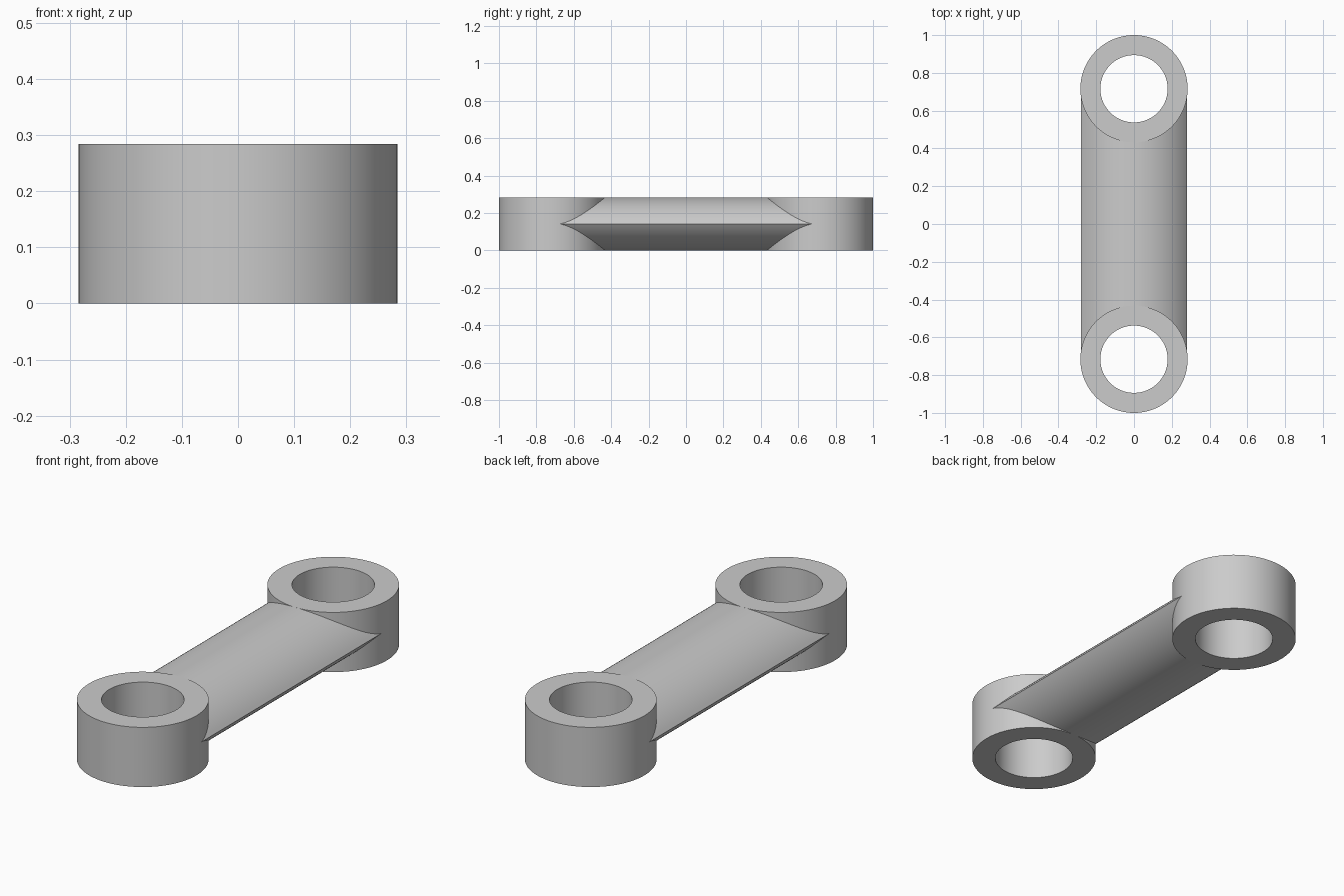
import bpy
import bmesh
from math import radians, sin, cos, pi, sqrt, asin

if "Cube" in bpy.data.objects:
    bpy.data.objects.remove(bpy.data.objects["Cube"], do_unlink=True)

OUTER, HOLE, HEIGHT = 0.284, 0.178, 0.284
CENTRE_Y = 1 - OUTER
SEGMENTS = 96

grey = bpy.data.materials.new("plain grey")
grey.use_nodes = True
colour = (0.6, 0.6, 0.6, 1)
grey.diffuse_color = colour
grey.node_tree.nodes["Principled BSDF"].inputs["Base Color"].default_value = colour


def finish(bm, name):
    bmesh.ops.recalc_face_normals(bm, faces=bm.faces[:])
    mesh = bpy.data.meshes.new(name)
    bm.to_mesh(mesh)
    bm.free()
    mesh.materials.append(grey)
    obj = bpy.data.objects.new(name, mesh)
    bpy.context.collection.objects.link(obj)
    bpy.ops.object.select_all(action="DESELECT")
    obj.select_set(True)
    bpy.context.view_layer.objects.active = obj
    bpy.ops.object.shade_smooth_by_angle(angle=radians(30))
    return obj


# End rings: a rectangular section turned round a vertical axis
def ring(name, y):
    bm = bmesh.new()
    section = [(HOLE, 0), (OUTER, 0), (OUTER, HEIGHT), (HOLE, HEIGHT)]
    loops = []
    for i in range(SEGMENTS):
        a = 2 * pi * i / SEGMENTS
        loops.append([bm.verts.new((r * cos(a), y + r * sin(a), z)) for r, z in section])
    for i in range(SEGMENTS):
        p, q = loops[i - 1], loops[i]
        for j in range(4):
            bm.faces.new((p[j - 1], q[j - 1], q[j], p[j]))
    return finish(bm, name)


ring("front_ring", -CENTRE_Y)
ring("back_ring", CENTRE_Y)

# Connecting bar: a lens-shaped section whose ends hug the rings
half_w, half_h = 0.281, HEIGHT / 2
arc_r = (half_w ** 2 + half_h ** 2) / (2 * half_h)
sweep = asin(half_w / arc_r)
steps = 48
angles = [sweep * (2 * i / steps - 1) for i in range(steps + 1)]
rise = [(arc_r * sin(a), arc_r * cos(a) - arc_r + half_h) for a in angles]
outline = [(x, half_h + h) for x, h in rise]
outline += [(x, half_h - h) for x, h in rise[-2:0:-1]]

bm = bmesh.new()
rows = []
for x, z in outline:
    end = CENTRE_Y - sqrt(OUTER ** 2 - x ** 2) + 0.001
    rows.append([bm.verts.new((x, y, z)) for y in (-end, end)])
for i in range(len(rows)):
    p, q = rows[i - 1], rows[i]
    bm.faces.new((p[0], p[1], q[1], q[0]))
finish(bm, "connecting_bar")
